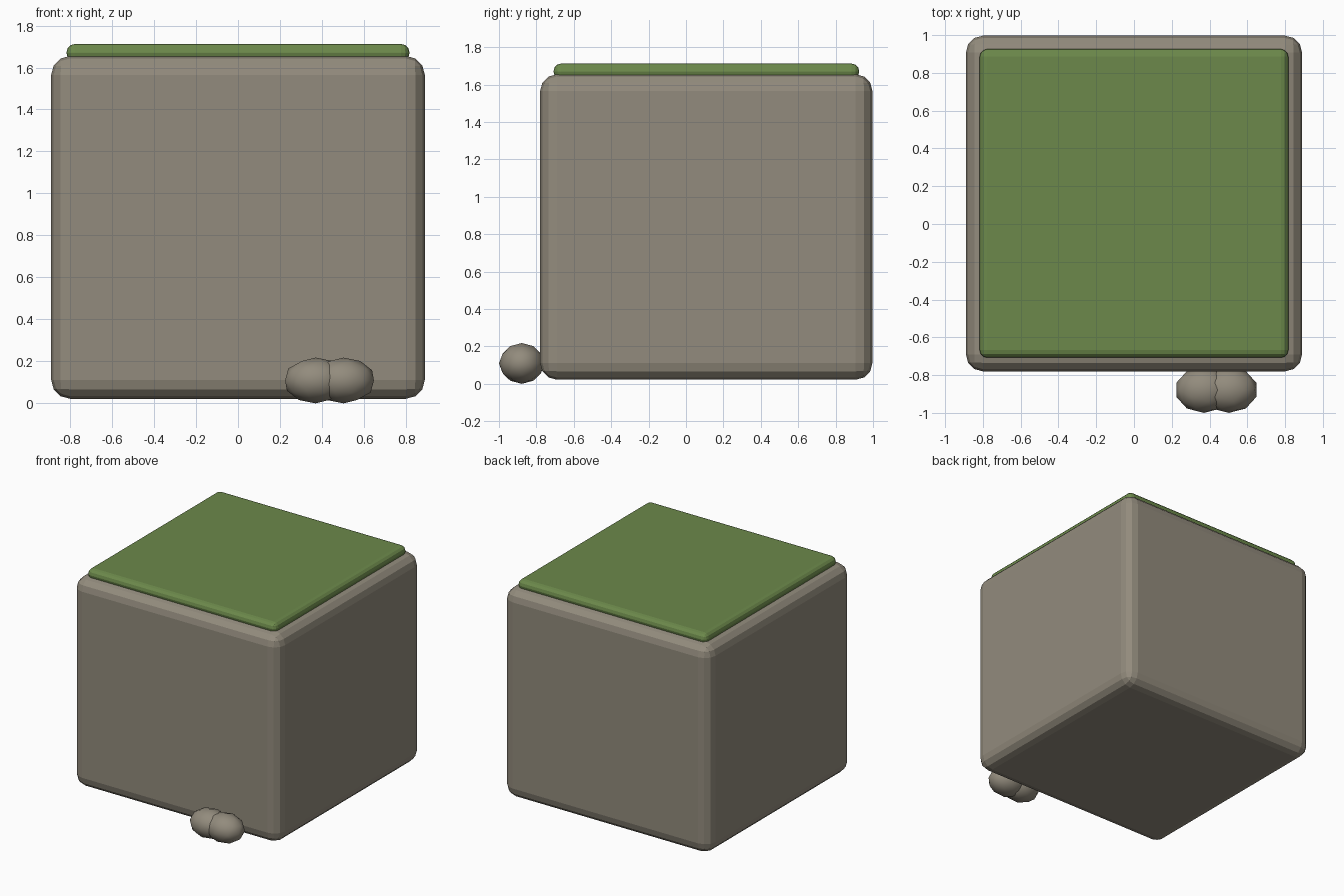
import bpy

if "Cube" in bpy.data.objects:
    bpy.data.objects.remove(bpy.data.objects["Cube"])


def material(name, rgb):
    m = bpy.data.materials.new(name)
    m.diffuse_color = (*rgb, 1)
    m.use_nodes = True
    m.node_tree.nodes["Principled BSDF"].inputs["Base Color"].default_value = m.diffuse_color
    return m


stone = material("stone", (0.29, 0.26, 0.205))
moss = material("moss_green", (0.15, 0.25, 0.07))


def rounded_box(name, lo, hi, width, mat):
    """Box between two corners with edges rounded in three flat steps."""
    bpy.ops.mesh.primitive_cube_add(
        size=1, location=[(a + b) / 2 for a, b in zip(lo, hi)])
    ob = bpy.context.object
    ob.name = name
    ob.scale = [b - a for a, b in zip(lo, hi)]
    bpy.ops.object.transform_apply(location=False, rotation=False, scale=True)
    mod = ob.modifiers.new("rounding", 'BEVEL')
    mod.width = width
    mod.segments = 3
    ob.data.materials.append(mat)
    return ob


# Big stone block and the moss layer on top
rounded_box("stone_block", (-0.89, -0.78, 0.022), (0.89, 0.997, 1.655), 0.09, stone)
rounded_box("moss_top", (-0.817, -0.708, 1.628), (0.817, 0.926, 1.712), 0.04, moss)

# Two overlapping pebbles at the foot of the front face
for name, x in (("left_pebble", 0.37), ("right_pebble", 0.502)):
    bpy.ops.mesh.primitive_ico_sphere_add(subdivisions=2, radius=1,
                                          location=(x, -0.878, 0.109))
    ob = bpy.context.object
    ob.name = name
    ob.scale = (0.153, 0.122, 0.109)
    bpy.ops.object.transform_apply(location=False, rotation=False, scale=True)
    bpy.ops.object.shade_smooth()
    ob.data.materials.append(stone)
